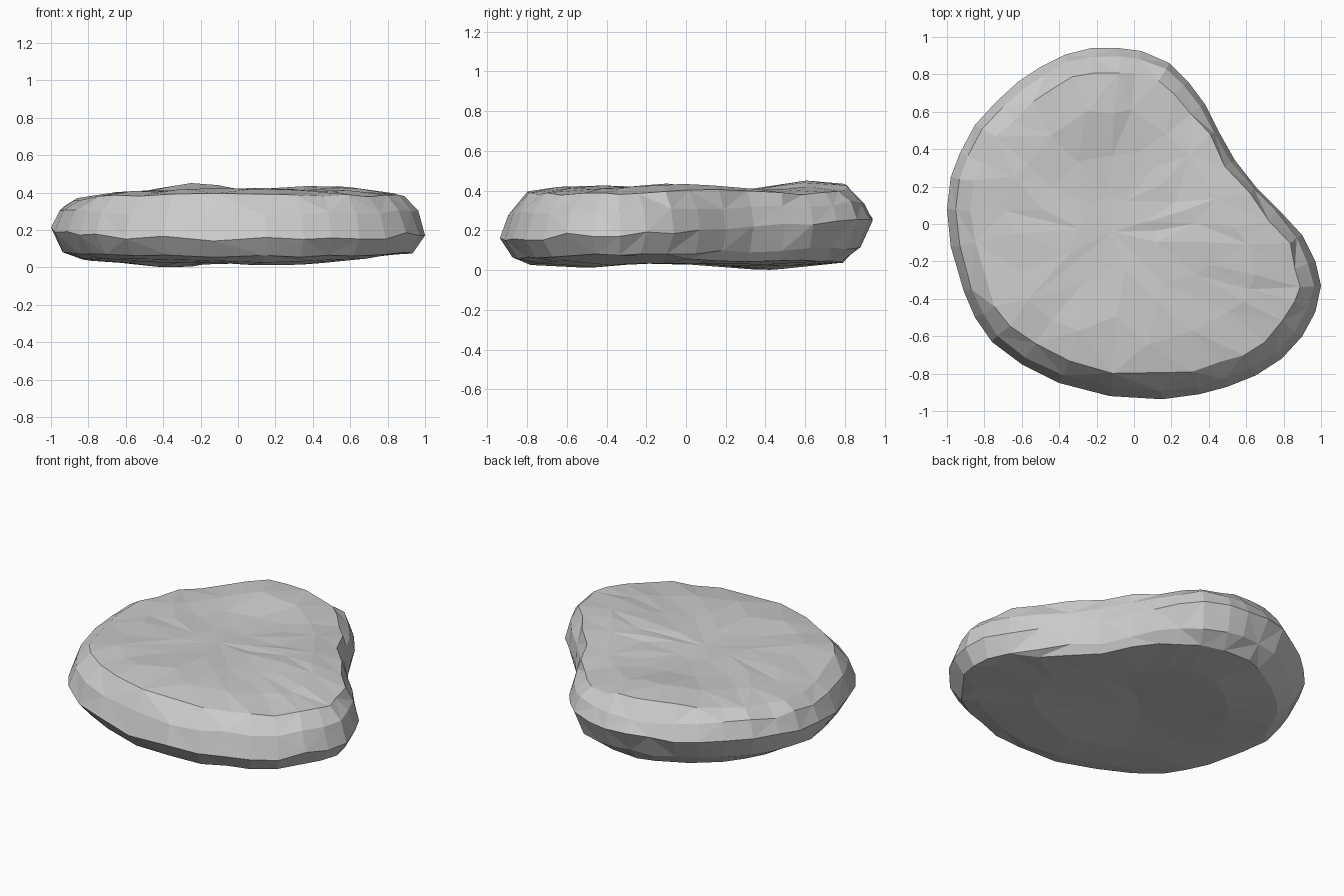
import bpy, bmesh, math, random
from mathutils import Vector

if "Cube" in bpy.data.objects:
    bpy.data.objects.remove(bpy.data.objects["Cube"])

random.seed(7)

# Widest outline of the pebble, counter-clockwise seen from above
outline = [Vector(p) for p in [
    (1.0, -.33), (.97, -.2), (.9, -.06), (.78, .07), (.65, .2), (.54, .34), (.45, .5),
    (.38, .64), (.29, .76), (.19, .86), (.04, .925), (-.08, .94), (-.23, .94), (-.37, .905),
    (-.5, .84), (-.62, .76), (-.74, .65), (-.85, .53), (-.93, .38), (-.98, .25), (-1, .08),
    (-.98, -.12), (-.91, -.36), (-.85, -.5), (-.76, -.63), (-.6, -.75), (-.4, -.85),
    (-.13, -.92), (.15, -.937), (.35, -.91), (.5, -.87), (.65, -.81), (.79, -.72),
    (.9, -.6), (.97, -.47)]]
N = len(outline)
center = Vector((-.1, -.05))


def bump(p, x, y, r):
    return math.exp(-((p.x - x) ** 2 + (p.y - y) ** 2) / (r * r))


def top_z(p):
    return (.405 + .055 * bump(p, -.25, .75, .3) + .035 * bump(p, .5, .0, .3)
            + .02 * bump(p, 0, -.5, .4) - .03 * bump(p, -1, 0, .3))


def bottom_z(p):
    return (.035 - .03 * bump(p, -.4, .45, .35) - .02 * bump(p, .2, -.6, .45)
            + .015 * bump(p, 0, -.05, .3) + .03 * bump(p, .9, -.3, .3))


def inset(i, d):
    """Move an outline point inward; the hollow side stays steeper."""
    p = outline[i]
    t = (outline[(i + 1) % N] - outline[i - 1]).normalized()
    steep = min(1, bump(p, .6, .3, .5) * 1.2)
    return p + Vector((-t.y, t.x)) * d * (1 - .6 * steep)


def jit(a):
    return random.uniform(-a, a)


bm = bmesh.new()
rings = []


def add_ring(point, height, a_xy, a_z):
    ring = []
    for i in range(N):
        p = point(i)
        z = height(p)
        ring.append(bm.verts.new((p.x + jit(a_xy), p.y + jit(a_xy), z + jit(a_z))))
    rings.append(ring)


def toward(d, s):
    return lambda i: center + (inset(i, d) - center) * s


# Rim rings from the underside to the top
for s in (.3, .65):
    add_ring(toward(.15, s), bottom_z, .015, .003)
add_ring(lambda i: inset(i, .16), lambda p: bottom_z(p) + .015, .01, .005)
add_ring(lambda i: inset(i, .07), lambda p: .09 + .03 * p.y, .008, .008)
add_ring(lambda i: inset(i, 0), lambda p: .205 + .05 * p.y, 0, .015)
add_ring(lambda i: inset(i, .045), lambda p: .315 + .03 * p.y, .006, .012)
add_ring(lambda i: inset(i, .13), lambda p: top_z(p) - .02, .012, .006)
for s in (.78, .52, .26):
    add_ring(toward(.15, s), top_z, .02, .006)

# Skin between rings with alternating triangles
for k in range(len(rings) - 1):
    a, b = rings[k], rings[k + 1]
    for i in range(N):
        j = (i + 1) % N
        if (i + k) % 2:
            bm.faces.new((a[i], a[j], b[j]))
            bm.faces.new((a[i], b[j], b[i]))
        else:
            bm.faces.new((a[i], a[j], b[i]))
            bm.faces.new((a[j], b[j], b[i]))

# Close the middle of both faces
for ring, z in ((rings[0], bottom_z(center)), (rings[-1], top_z(center))):
    c = bm.verts.new((center.x, center.y, z))
    for i in range(N):
        bm.faces.new((ring[i], ring[(i + 1) % N], c))

# Merge to coarser facets, then rest on the ground
bmesh.ops.remove_doubles(bm, verts=bm.verts[:], dist=.045)
bmesh.ops.recalc_face_normals(bm, faces=bm.faces[:])
low = min(v.co.z for v in bm.verts)
for v in bm.verts:
    v.co.z -= low

mesh = bpy.data.meshes.new("flat_stone")
bm.to_mesh(mesh)
bm.free()
stone = bpy.data.objects.new("flat_stone", mesh)
bpy.context.collection.objects.link(stone)

# Coarse facets like a low-poly rock
dec = stone.modifiers.new("coarse_facets", 'DECIMATE')
dec.ratio = .75
